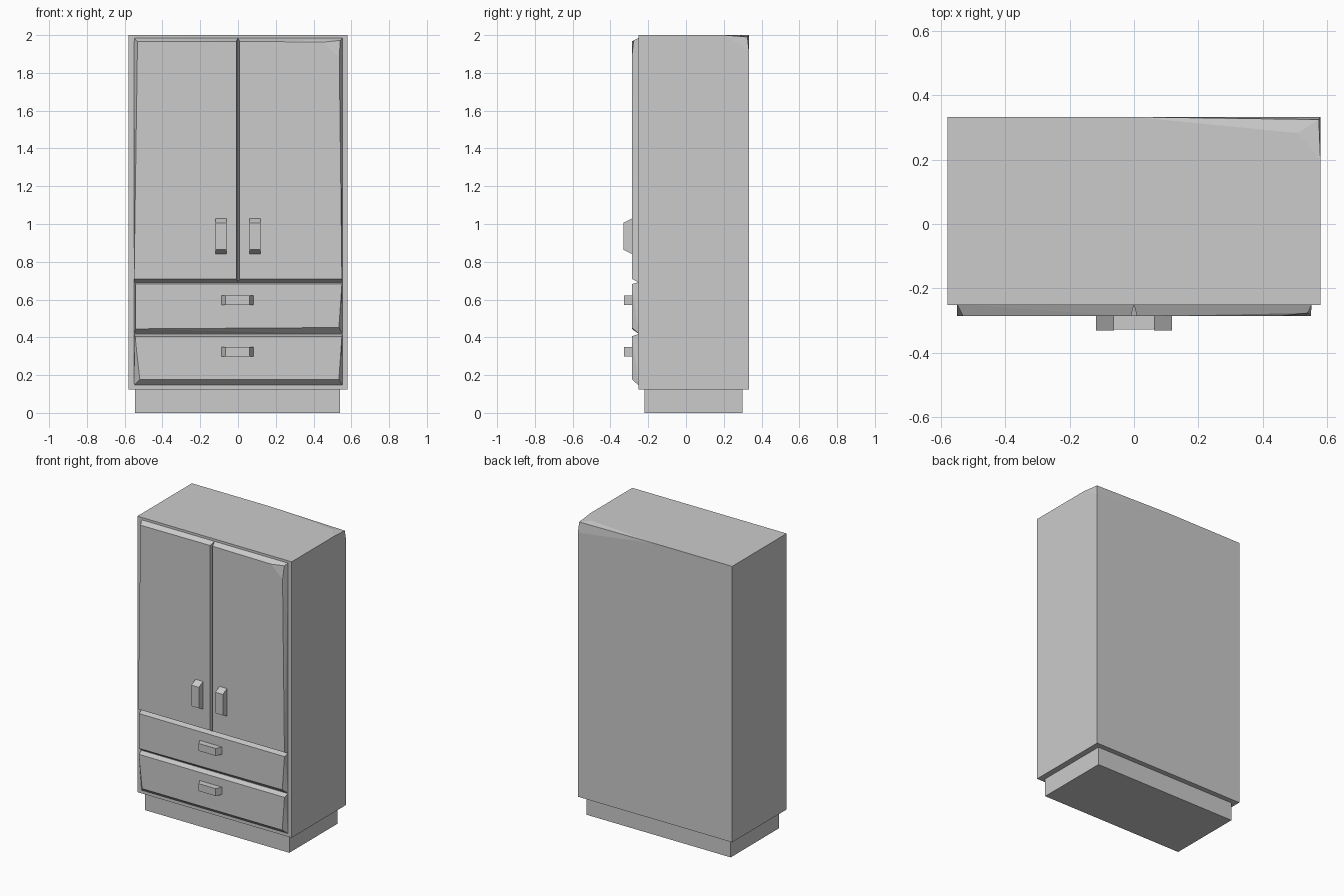
import bpy, bmesh, math

if "Cube" in bpy.data.objects:
    bpy.data.objects.remove(bpy.data.objects["Cube"])


def solid(name, points):
    """Flat-faced convex block spanned by its corner points."""
    bm = bmesh.new()
    for p in points:
        bm.verts.new(p)
    bmesh.ops.convex_hull(bm, input=bm.verts[:])
    bmesh.ops.dissolve_limit(bm, angle_limit=math.radians(0.3),
                             verts=bm.verts[:], edges=bm.edges[:])
    bmesh.ops.recalc_face_normals(bm, faces=bm.faces[:])
    mesh = bpy.data.meshes.new(name)
    bm.to_mesh(mesh)
    bm.free()
    ob = bpy.data.objects.new(name, mesh)
    bpy.context.collection.objects.link(ob)
    return ob


def rect(x0, x1, z0, z1):
    return [(x0, z0), (x1, z0), (x1, z1), (x0, z1)]


def at_y(y, outline):
    return [(x, y, z) for x, z in outline]


def box(x0, x1, y0, y1, z0, z1):
    r = rect(x0, x1, z0, z1)
    return at_y(y0, r) + at_y(y1, r)


BACK, FRONT = -0.25, -0.287

# Plinth
solid("plinth", box(-0.545, 0.54, -0.22, 0.298, 0, 0.13))

# Cabinet body with a worn top corner at the back right
corner = (0.58, 0.333, 2.0)
body = [p for p in box(-0.58, 0.58, -0.252, 0.333, 0.125, 2.0) if p != corner]
body += [(0, 0.333, 2), (0.51, 0.283, 2), (0.58, 0.2, 2),
         (0.575, 0.325, 1.99), (0.58, 0.333, 1.92)]
solid("cabinet_body", body)

# Doors, the right one chipped at its outer top corner
solid("door_left", at_y(BACK, rect(-0.55, 0.0, 0.69, 1.985)) +
      at_y(FRONT, [(-0.55, 0.71), (-0.009, 0.71), (-0.009, 1.967), (-0.532, 1.965)]))
solid("door_right", at_y(BACK, rect(0.0, 0.553, 0.69, 1.985)) +
      at_y(FRONT, [(0.009, 0.71), (0.55, 0.71), (0.536, 1.88),
                   (0.45, 1.963), (0.009, 1.967)]) + [(0.541, -0.277, 1.972)])

# Drawers
solid("drawer_upper", at_y(BACK, rect(-0.55, 0.553, 0.418, 0.692)) +
      at_y(FRONT, [(-0.542, 0.445), (0.534, 0.452), (0.55, 0.682), (-0.542, 0.682)]))
solid("drawer_lower", at_y(BACK, rect(-0.55, 0.553, 0.145, 0.418)) +
      at_y(FRONT, [(-0.52, 0.178), (0.534, 0.178), (0.55, 0.405), (-0.545, 0.405)]))

# Door handles
for side, x in (("left", -0.09), ("right", 0.09)):
    solid("door_handle_" + side,
          at_y(-0.28, rect(x - 0.028, x + 0.028, 0.838, 1.032)) +
          at_y(-0.332, rect(x - 0.028, x + 0.028, 0.864, 1.006)))

# Drawer handles
for level, z in (("upper", 0.597), ("lower", 0.324)):
    solid("drawer_handle_" + level,
          at_y(-0.28, rect(-0.09, 0.085, z - 0.025, z + 0.025)) +
          at_y(-0.328, rect(-0.066, 0.061, z - 0.025, z + 0.025)))
